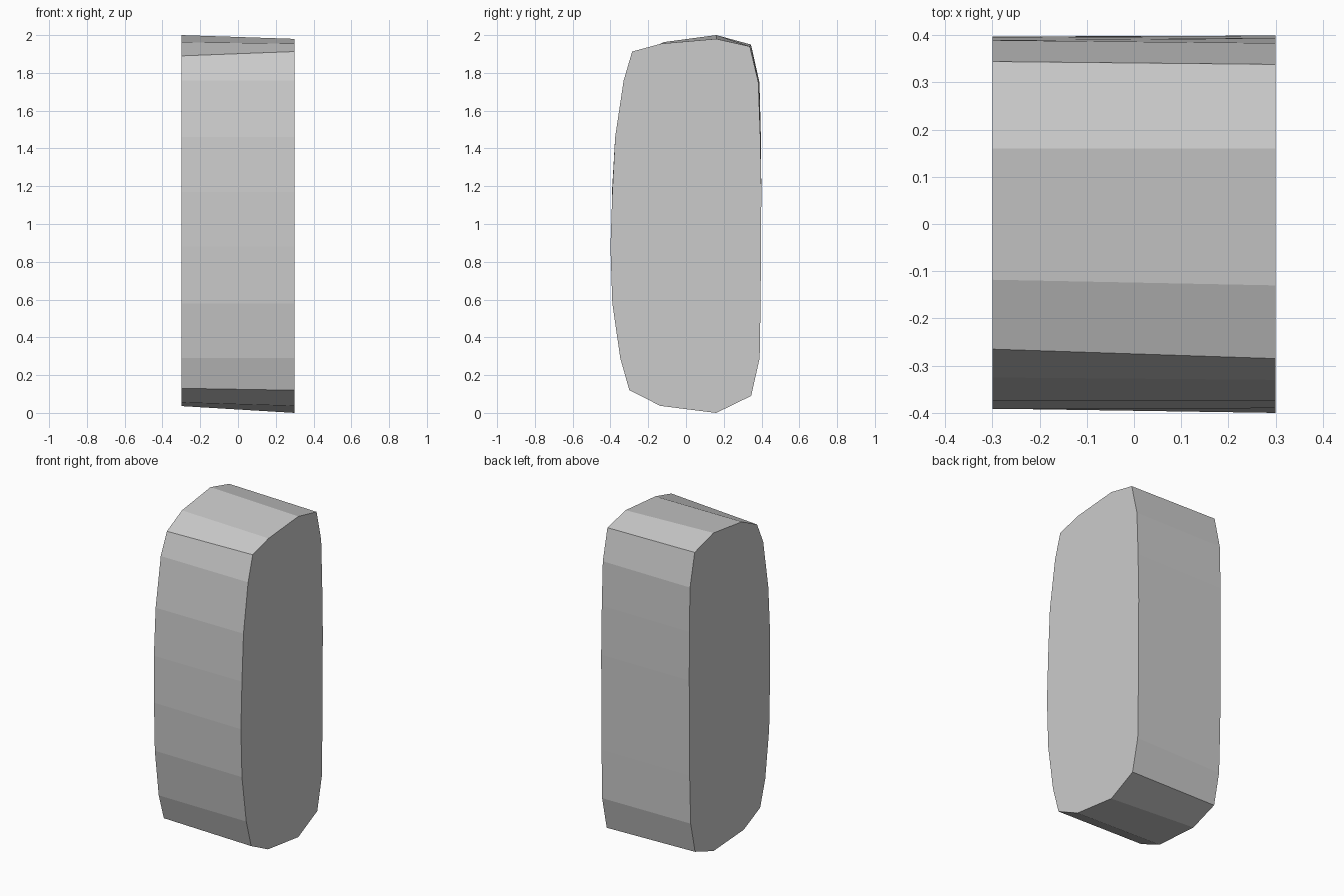
import bpy, bmesh

# Side outlines (y, z), running from the bottom, up the back, down the front
right = [(0.16, 0.0), (0.345, 0.09), (0.39, 0.29), (0.395, 0.59), (0.399, 1.18),
         (0.393, 1.48), (0.383, 1.75), (0.338, 1.94), (0.16, 1.98), (-0.13, 1.955),
         (-0.285, 1.913), (-0.33, 1.76), (-0.375, 1.46), (-0.39, 1.17),
         (-0.4, 0.88), (-0.39, 0.58), (-0.348, 0.29), (-0.3, 0.12), (-0.135, 0.037)]
left = [(0.16, 0.036), (0.34, 0.10), (0.383, 0.29), (0.393, 0.59), (0.397, 1.18),
        (0.396, 1.48), (0.389, 1.75), (0.344, 1.95), (0.16, 2.0), (-0.118, 1.963),
        (-0.265, 1.89), (-0.325, 1.76), (-0.375, 1.46), (-0.392, 1.17),
        (-0.391, 0.88), (-0.383, 0.58), (-0.345, 0.29), (-0.295, 0.13), (-0.135, 0.055)]

# Slab lofted between the two outlines
bm = bmesh.new()
a = [bm.verts.new((0.3, y, z)) for y, z in right]
b = [bm.verts.new((-0.3, y, z)) for y, z in left]
n = len(a)
for i in range(n):
    j = (i + 1) % n
    bm.faces.new((a[i], b[i], b[j], a[j]))
bm.faces.new(a)
bm.faces.new(b[::-1])
bmesh.ops.recalc_face_normals(bm, faces=bm.faces[:])
mesh = bpy.data.meshes.new("rounded_slab")
bm.to_mesh(mesh)
bm.free()
bpy.context.collection.objects.link(bpy.data.objects.new("rounded_slab", mesh))
